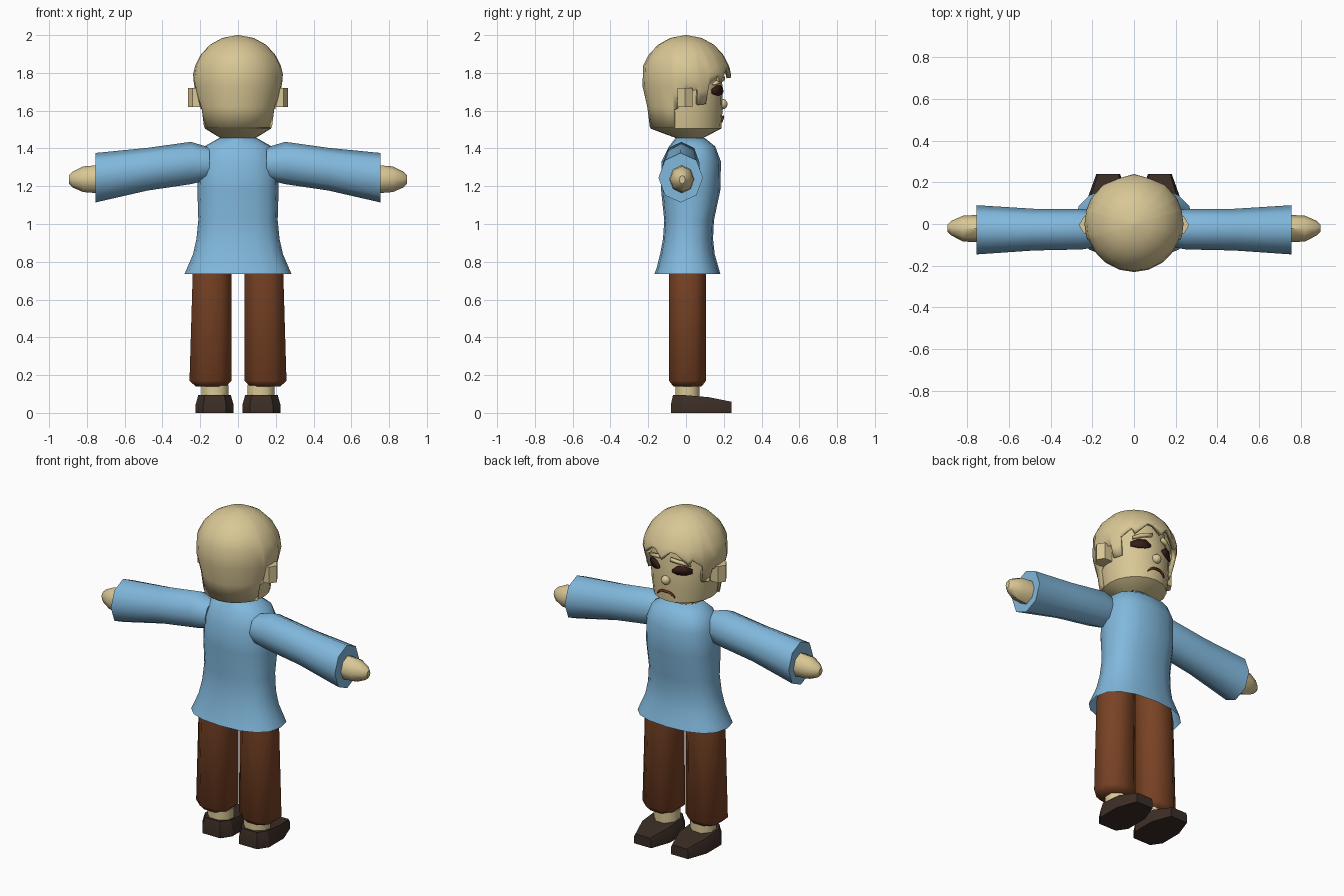
import bpy, bmesh, math
from math import sin, cos, pi, radians, sqrt

if "Cube" in bpy.data.objects:
    bpy.data.objects.remove(bpy.data.objects["Cube"])


def material(name, rgb):
    m = bpy.data.materials.new(name)
    m.diffuse_color = (*rgb, 1)
    m.use_nodes = True
    m.node_tree.nodes["Principled BSDF"].inputs["Base Color"].default_value = m.diffuse_color
    return m


TAN = material("tan", (0.69, 0.57, 0.30))
BLUE = material("blue", (0.22, 0.48, 0.72))
BROWN = material("brown", (0.19, 0.055, 0.018))
SHOE = material("shoe_brown", (0.045, 0.027, 0.019))
DARK = material("eye_brown", (0.04, 0.013, 0.009))
RUST = material("mouth_brown", (0.16, 0.045, 0.015))


def finish(name, bm, mat, mirror=False, thick=0, offset=0, angle=38):
    bmesh.ops.recalc_face_normals(bm, faces=bm.faces)
    me = bpy.data.meshes.new(name)
    bm.to_mesh(me)
    bm.free()
    me.materials.append(mat)
    ob = bpy.data.objects.new(name, me)
    bpy.context.collection.objects.link(ob)
    bpy.ops.object.select_all(action='DESELECT')
    ob.select_set(True)
    bpy.context.view_layer.objects.active = ob
    bpy.ops.object.shade_smooth_by_angle(angle=radians(angle))
    if thick:
        s = ob.modifiers.new("thickness", 'SOLIDIFY')
        s.thickness, s.offset = thick, offset
    if mirror:
        ob.modifiers.new("mirror", 'MIRROR')
    return ob


def loft(name, rings, mat, start=True, end=True, **kw):
    """Skin a list of closed point rings, with optional end caps."""
    bm = bmesh.new()
    vs = [[bm.verts.new(p) for p in r] for r in rings]
    n = len(vs[0])
    for a, b in zip(vs, vs[1:]):
        for i in range(n):
            j = (i + 1) % n
            bm.faces.new((a[i], a[j], b[j], b[i]))
    if start:
        bm.faces.new(vs[0])
    if end:
        bm.faces.new(vs[-1])
    return finish(name, bm, mat, **kw)


def ring_z(z, cx, cy, rx, ry, n=8, power=1.0, phase=0.0):
    """Horizontal rounded ring; power below 1 makes it boxier."""
    def f(v, r):
        return math.copysign(abs(v) ** power, v) * r
    ang = [2 * pi * (i + phase) / n for i in range(n)]
    return [(cx + f(cos(a), rx), cy + f(sin(a), ry), z) for a in ang]


def ring_x(x, cy, cz, ry, rz, n=8):
    return [(x, cy + ry * cos(2 * pi * i / n), cz + rz * sin(2 * pi * i / n))
            for i in range(n)]


def face_strip(name, xs, tops, bottoms, mat, thick=0.008, lift=0.003):
    """Thin plate wrapped onto the front of the face (+y), mirrored."""
    bm = bmesh.new()
    cols = []
    for x, t, b in zip(xs, tops, bottoms):
        y = 0.195 * sqrt(1 - (x / 0.195) ** 2) + lift
        cols.append([bm.verts.new((x, y, z)) for z in (t, b)])
    for a, b in zip(cols, cols[1:]):
        bm.faces.new((a[0], b[0], b[1], a[1]))
    finish(name, bm, mat, mirror=True, thick=thick)


# head, tapering under the chin
loft("head", [ring_z(1.45, 0, 0.02, 0.085, 0.06, 20),
              ring_z(1.505, 0, 0, 0.175, 0.187, 20),
              ring_z(1.60, 0, 0, 0.19, 0.193, 20),
              ring_z(1.72, 0, 0, 0.195, 0.195, 20),
              ring_z(1.86, 0, 0, 0.17, 0.17, 20)], TAN)


# hair: columns round the head, each with its own lower edge
def hair_radius(z):
    if z > 1.77:
        return sqrt(max(0, 0.24 ** 2 - (z - 1.76) ** 2))
    pts = [(1.5, 0.19), (1.6, 0.2), (1.7, 0.225), (1.78, 0.24)]
    for (z0, r0), (z1, r1) in zip(pts, pts[1:]):
        if z <= z1:
            return r0 + (r1 - r0) * (z - z0) / (z1 - z0)


half = [(12, 1.825), (20, 1.825), (38, 1.755), (44, 1.785), (58, 1.74),
        (60, 1.635), (73, 1.63), (75, 1.71), (90, 1.70), (103, 1.61),
        (108, 1.605), (110, 1.51), (125, 1.51), (143, 1.51), (162, 1.51)]
columns = ([(0, 1.775)] + half + [(180, 1.51)]
           + [(360 - a, z) for a, z in reversed(half)])
levels = []
for k in range(7):
    ring = []
    for a, zb in columns:
        z = zb + (1.84 - zb) * k / 3 if k < 3 else (1.84, 1.9, 1.95, 1.985)[k - 3]
        r = hair_radius(z)
        ring.append((r * sin(radians(a)), r * cos(radians(a)), z))
    levels.append(ring)
levels.append([(0.003 * sin(radians(a)), 0.003 * cos(radians(a)), 2.0)
               for a, _ in columns])
loft("hair", levels, TAN, start=False, thick=0.025, offset=-1)

# ears
loft("ear", [ring_z(z, 0.215, -0.005, 0.05, 0.047, 6) for z in (1.62, 1.72)],
     TAN, mirror=True)

# face details
bm = bmesh.new()
bmesh.ops.create_icosphere(bm, subdivisions=2, radius=0.028)
bmesh.ops.translate(bm, verts=bm.verts, vec=(0, 0.193, 1.635))
finish("nose", bm, TAN)
face_strip("eye", (0.042, 0.07, 0.11, 0.14), (1.708, 1.733, 1.733, 1.715),
           (1.695, 1.683, 1.68, 1.69), DARK)
face_strip("eyebrow", (0.035, 0.07, 0.105, 0.135), (1.78, 1.772, 1.762, 1.745),
           (1.762, 1.755, 1.745, 1.735), TAN, thick=0.02, lift=0.006)
face_strip("mouth", (0, 0.025, 0.045, 0.058), (1.574, 1.572, 1.562, 1.545),
           (1.562, 1.56, 1.549, 1.537), RUST)

# shirt body: height, half width, back, front
shirt = [(0.735, 0.283, -0.167, 0.182), (0.77, 0.268, -0.155, 0.172),
         (0.84, 0.238, -0.137, 0.152), (0.92, 0.22, -0.122, 0.143),
         (1.02, 0.21, -0.115, 0.148), (1.18, 0.215, -0.132, 0.182),
         (1.33, 0.21, -0.13, 0.185), (1.41, 0.18, -0.09, 0.155),
         (1.455, 0.10, -0.055, 0.10)]
loft("shirt", [ring_z(z, 0, (b + f) / 2, w, (f - b) / 2, 16, 0.82)
               for z, w, b, f in shirt], BLUE, start=False, angle=45)

# sleeves and hands
loft("sleeve", [ring_x(0.15, -0.025, 1.32, 0.08, 0.085),
                ring_x(0.25, -0.025, 1.323, 0.097, 0.112),
                ring_x(0.48, -0.027, 1.29, 0.10, 0.113),
                ring_x(0.755, -0.028, 1.245, 0.118, 0.131)],
     BLUE, mirror=True, angle=50)
loft("hand", [ring_x(0.74, -0.022, 1.237, 0.066, 0.074),
              ring_x(0.82, -0.022, 1.237, 0.062, 0.068),
              ring_x(0.875, -0.02, 1.235, 0.036, 0.042),
              ring_x(0.895, -0.02, 1.235, 0.016, 0.022)],
     TAN, mirror=True, angle=45)

# trousers, ankles and shoes
loft("trouser_leg", [ring_z(0.14, 0.145, 0.008, 0.085, 0.08, 8, 0.9, 0.5),
                     ring_z(0.17, 0.145, 0.008, 0.12, 0.105, 8, 0.9, 0.5),
                     ring_z(0.75, 0.137, 0.008, 0.11, 0.105, 8, 0.9, 0.5),
                     ring_z(0.88, 0.12, 0.008, 0.098, 0.105, 8, 0.9, 0.5)],
     BROWN, mirror=True, angle=50)
loft("ankle", [ring_z(z, 0.122, 0.008, 0.078, 0.07, 8, 1, 0.5)
               for z in (0.08, 0.15)], TAN, mirror=True, angle=50)
sole = [(0.06, -0.08), (0.10, -0.02), (0.10, 0.12), (0.057, 0.24)]
outline = sole + [(-x, y) for x, y in reversed(sole)]


def shoe_ring(height, s):
    return [(0.124 + x * s, y if y > 0 else y * s, height(y)) for x, y in outline]


loft("shoe", [shoe_ring(lambda y: 0.0, 1.0),
              shoe_ring(lambda y: 0.045, 1.0),
              shoe_ring(lambda y: 0.095 - max(0, y - 0.06) * 0.2, 0.86)],
     SHOE, mirror=True, angle=30)
